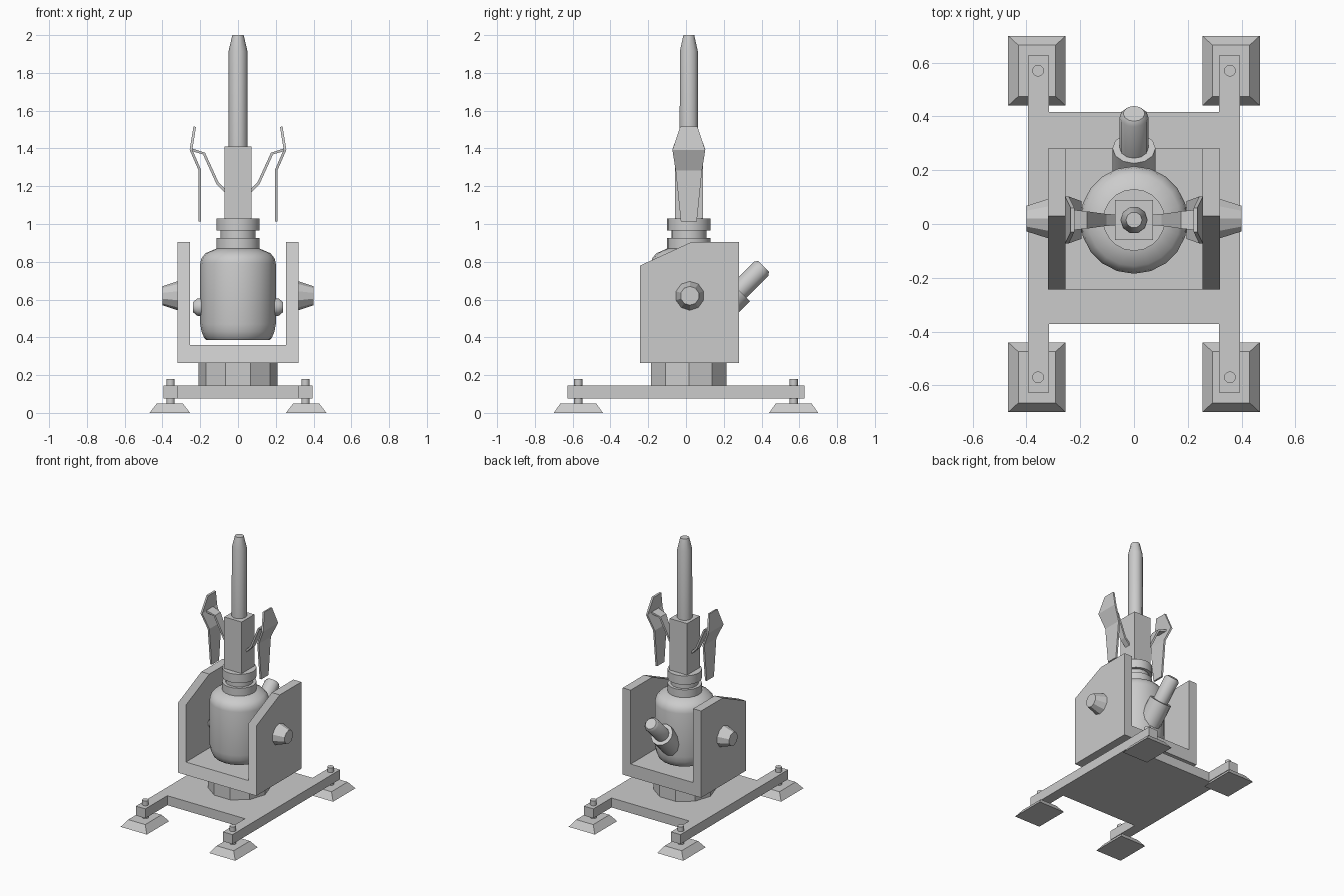
import bpy, bmesh, math
from mathutils import Matrix, Vector

old = bpy.data.objects.get("Cube")
if old:
    bpy.data.objects.remove(old, do_unlink=True)

grey = bpy.data.materials.new("plain_grey")
grey.use_nodes = True
GREY = (0.6, 0.6, 0.6, 1.0)
grey.diffuse_color = GREY
grey.node_tree.nodes["Principled BSDF"].inputs["Base Color"].default_value = GREY

CY = 0.015  # y of the main vertical axis


def finish(name, bm, smooth=None):
    """Turn a bmesh into a named, coloured object."""
    bmesh.ops.recalc_face_normals(bm, faces=bm.faces[:])
    mesh = bpy.data.meshes.new(name)
    bm.to_mesh(mesh)
    bm.free()
    mesh.materials.append(grey)
    obj = bpy.data.objects.new(name, mesh)
    bpy.context.collection.objects.link(obj)
    if smooth:
        bpy.ops.object.select_all(action='DESELECT')
        obj.select_set(True)
        bpy.context.view_layer.objects.active = obj
        bpy.ops.object.shade_smooth_by_angle(angle=math.radians(smooth))
    return obj


def lathe(name, profile, sides, origin, axis=(0, 0, 1), smooth=None):
    """Spin (radius, height) points round an axis and cap both ends."""
    bm = bmesh.new()
    rings = [[bm.verts.new((r * math.cos(math.tau * i / sides),
                            r * math.sin(math.tau * i / sides), h))
              for i in range(sides)] for r, h in profile]
    for a, b in zip(rings, rings[1:]):
        for i in range(sides):
            j = (i + 1) % sides
            bm.faces.new((a[i], a[j], b[j], b[i]))
    bm.faces.new(rings[0])
    bm.faces.new(rings[-1])
    turn = Vector((0, 0, 1)).rotation_difference(Vector(axis)).to_matrix().to_4x4()
    bm.transform(Matrix.Translation(origin) @ turn)
    return finish(name, bm, smooth)


def loft(bm, low, high):
    """Closed solid between two matching outlines."""
    a = [bm.verts.new(p) for p in low]
    b = [bm.verts.new(p) for p in high]
    bm.faces.new(a)
    bm.faces.new(b)
    for i in range(len(a)):
        j = (i + 1) % len(a)
        bm.faces.new((a[i], a[j], b[j], b[i]))


def rect(x0, x1, y0, y1, z):
    return [(x0, y0, z), (x1, y0, z), (x1, y1, z), (x0, y1, z)]


def ribbon(name, path, thick):
    """Bent plate along (x, z, half width) points."""
    bm = bmesh.new()
    rows = []
    for i, (x, z, w) in enumerate(path):
        p, q = path[max(i - 1, 0)], path[min(i + 1, len(path) - 1)]
        d = Vector((q[0] - p[0], q[1] - p[1])).normalized() * thick / 2
        rows.append([bm.verts.new((x + s * d.y, CY + t * w, z - s * d.x))
                     for s, t in ((1, -1), (1, 1), (-1, 1), (-1, -1))])
    for a, b in zip(rows, rows[1:]):
        for i in range(4):
            j = (i + 1) % 4
            bm.faces.new((a[i], a[j], b[j], b[i]))
    bm.faces.new(rows[0])
    bm.faces.new(rows[-1])
    return finish(name, bm)


# H-shaped base plate
xo, xi, ye, yb, yf = 0.394, 0.317, 0.627, 0.416, -0.372
outline = [(-xo, -ye), (-xi, -ye), (-xi, yf), (xi, yf), (xi, -ye), (xo, -ye),
           (xo, ye), (xi, ye), (xi, yb), (-xi, yb), (-xi, ye), (-xo, ye)]
bm = bmesh.new()
loft(bm, [(x, y, 0.075) for x, y in outline], [(x, y, 0.145) for x, y in outline])
finish("base_plate", bm)

# Feet and levelling bolts at the four corners
for sx, side in ((1, "left"), (-1, "right")):
    for sy, end in ((1, "back"), (-1, "front")):
        cx, cy = 0.361 * sx, 0.57 * sy
        bm = bmesh.new()
        loft(bm, rect(cx - 0.107, cx + 0.107, cy - 0.13, cy + 0.13, 0),
             rect(cx - 0.069, cx + 0.069, cy - 0.095, cy + 0.095, 0.05))
        finish(f"foot_{end}_{side}", bm)
        lathe(f"foot_bolt_{end}_{side}", [(0.022, 0.04), (0.022, 0.18)], 12,
              (0.357 * sx, cy, 0), smooth=40)

# Ten-sided turntable
lathe("turntable", [(0.21, 0.14), (0.21, 0.27)], 10, (0, CY, 0))

# U-shaped cradle with sloped front corners
y0, y1 = -0.243, 0.281
u = [(-0.32, 0.265), (0.32, 0.265), (0.32, 0.905), (0.255, 0.905),
     (0.255, 0.36), (-0.255, 0.36), (-0.255, 0.905), (-0.32, 0.905)]
bm = bmesh.new()
loft(bm, [(x, y0, z) for x, z in u], [(x, y1, z) for x, z in u])
cut = bmesh.ops.bisect_plane(bm, geom=bm.verts[:] + bm.edges[:] + bm.faces[:],
                             plane_co=(0, y0, 0.78),
                             plane_no=(0, -0.125, 0.03 - y0), clear_outer=True)
bmesh.ops.holes_fill(bm, edges=[e for e in bm.edges if e.is_boundary], sides=0)
finish("cradle", bm)

# Main body
lathe("body", [(0.166, 0.385), (0.178, 0.395), (0.193, 0.43), (0.2, 0.47),
               (0.2, 0.79), (0.194, 0.818), (0.172, 0.845), (0.11, 0.872)],
      20, (0, CY, 0), smooth=40)

# Grooved collar
lathe("collar", [(0.115, 0.86), (0.115, 0.927), (0.093, 0.927), (0.093, 0.965),
                 (0.115, 0.965), (0.115, 1.03)], 20, (0, CY, 0), smooth=40)

# Square receiver and barrel
bm = bmesh.new()
loft(bm, rect(-0.071, 0.071, CY - 0.074, CY + 0.074, 1.02),
     rect(-0.071, 0.071, CY - 0.074, CY + 0.074, 1.41))
finish("receiver", bm)
lathe("barrel", [(0.051, 1.40), (0.05, 1.915), (0.03, 2.0)], 10, (0, CY, 0), smooth=40)

# Slanted port at the back: wide sleeve and narrow tube
port = Vector((0, 0.282, 0.647))
slant = Vector((0, 1, 1)).normalized()
lathe("port_sleeve", [(0.08, -0.25), (0.08, 0)], 12, port, slant, smooth=40)
lathe("port_tube", [(0.053, -0.05), (0.053, 0.165), (0.04, 0.182)], 12, port, slant, smooth=40)

for s, side in ((1, "left"), (-1, "right")):
    # Tapered pivot on the cradle wall
    lathe(f"pivot_{side}", [(0.08, 0.31), (0.05, 0.4)], 10,
          (0, 0.02, 0.62), (s, 0, 0))
    # Small boss on the body
    lathe(f"body_boss_{side}", [(0.046, 0.15), (0.046, 0.215), (0.028, 0.237)], 12,
          (0, CY, 0.56), (s, 0, 0), smooth=40)
    # Bent fin and its bracket
    ribbon(f"fin_{side}", [(0.202 * s, 1.012, 0.042), (0.202 * s, 1.285, 0.07),
                           (0.249 * s, 1.393, 0.087), (0.229 * s, 1.515, 0.045)], 0.014)
    ribbon(f"fin_bracket_{side}", [(0.065 * s, 1.172, 0.02), (0.108 * s, 1.215, 0.022),
                                   (0.18 * s, 1.373, 0.032), (0.248 * s, 1.394, 0.04)], 0.014)
